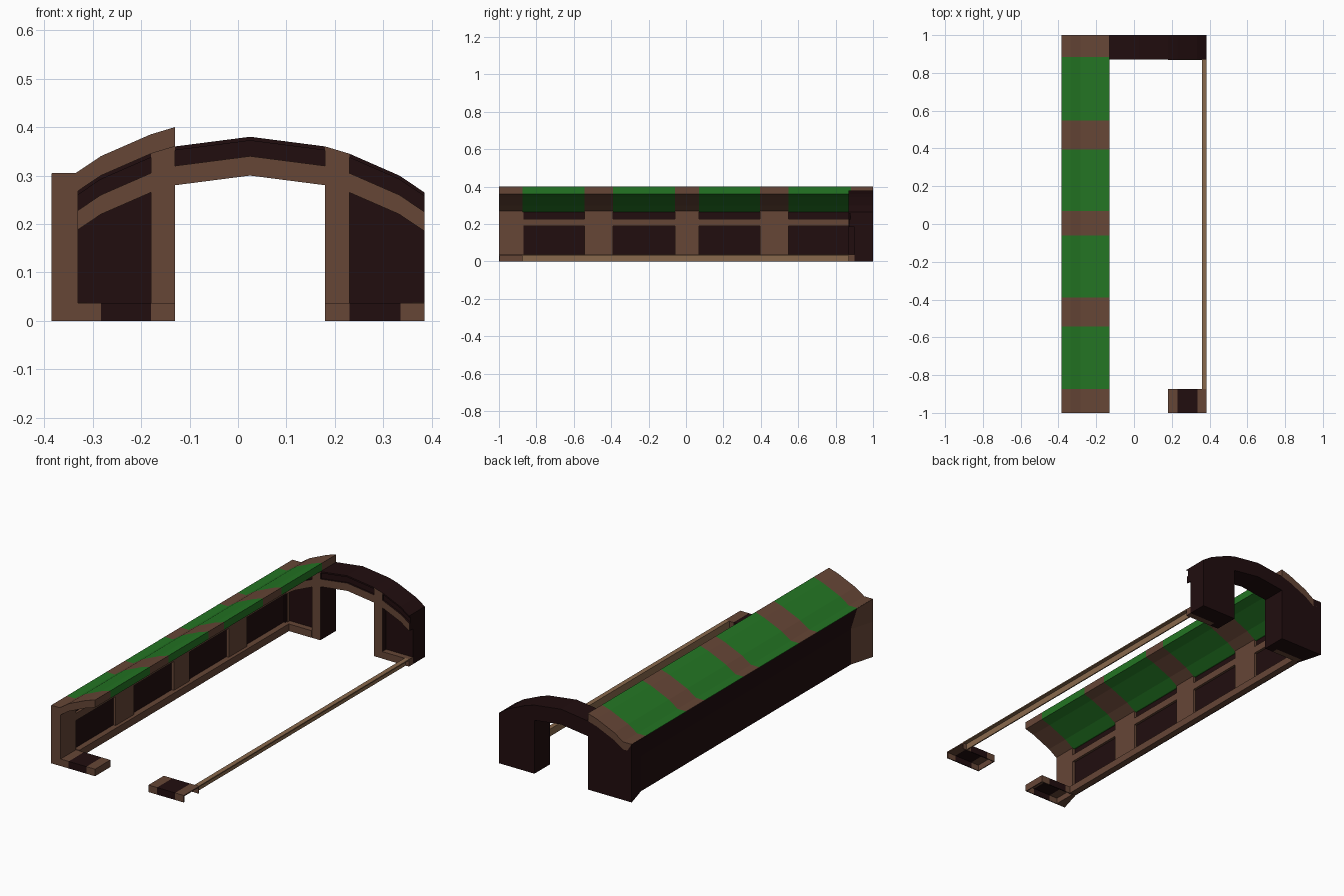
import bpy, bmesh

if "Cube" in bpy.data.objects:
    bpy.data.objects.remove(bpy.data.objects["Cube"])


def mat(name, rgb):
    m = bpy.data.materials.new(name)
    m.diffuse_color = (*rgb, 1)
    m.use_nodes = True
    m.node_tree.nodes["Principled BSDF"].inputs["Base Color"].default_value = m.diffuse_color
    return m


BROWN = mat("brown", (0.133, 0.061, 0.037))
DARK = mat("dark_maroon", (0.015, 0.004, 0.0045))
GREEN = mat("green", (0.017, 0.178, 0.017))
TAN = mat("tan", (0.25, 0.14, 0.072))


def loft(name, prof0, y0, prof1, y1, m, side=None):
    """Join two XZ sections; 'side' colours all faces not facing the front."""
    bm = bmesh.new()
    a = [bm.verts.new((x, y0, z)) for x, z in prof0]
    b = [bm.verts.new((x, y1, z)) for x, z in prof1]
    n = len(a)
    bm.faces.new(a)
    bm.faces.new(b[::-1])
    for i in range(n):
        j = (i + 1) % n
        bm.faces.new((a[j], a[i], b[i], b[j]))
    bmesh.ops.recalc_face_normals(bm, faces=bm.faces)
    if side:
        for f in bm.faces:
            f.material_index = 0 if f.normal.y < -0.5 else 1
    me = bpy.data.meshes.new(name)
    bm.to_mesh(me)
    bm.free()
    me.materials.append(m)
    if side:
        me.materials.append(side)
    ob = bpy.data.objects.new(name, me)
    bpy.context.collection.objects.link(ob)
    return ob


def prism(name, prof, y0, y1, m, side=None):
    return loft(name, prof, y0, prof, y1, m, side)


def box(name, x0, x1, y0, y1, z0, z1, m, side=None):
    return prism(name, [(x0, z0), (x1, z0), (x1, z1), (x0, z1)], y0, y1, m, side)


# Arch curve shared by the end wall and the roof underside
LEFT = [(-0.335, 0.265), (-0.283, 0.30), (-0.18, 0.345), (-0.13, 0.36)]
RIGHT = [(0.18, 0.36), (0.23, 0.345), (0.333, 0.30), (0.385, 0.265)]
ARCH = LEFT + [(0.025, 0.38)] + RIGHT


def drop(pts, d):
    return [(x, z - d) for x, z in pts]


# Roof: alternating ribs and green panels
roof = [(-0.36, 0.265), (-0.384, 0.305)] + drop(LEFT, -0.04) + LEFT[::-1]
ribs = [(-1, -0.873), (-0.543, -0.39), (-0.06, 0.07), (0.395, 0.547), (0.883, 1)]
for i, (y0, y1) in enumerate(ribs):
    prism(f"roof_rib_{i}", roof, y0, y1, BROWN)
    # matching inner wall column
    box(f"wall_column_{i}", -0.345, -0.33, y0, min(y1, 0.9), 0.0, 0.27, BROWN)
    if i < 4:
        y2 = ribs[i + 1][0]
        prism(f"roof_panel_{i}", roof, y1, y2, GREEN)
        box(f"wall_rail_{i}", -0.345, -0.33, y1, y2, 0.19, 0.228, BROWN)

# Left wall, leaning outward near the top
core = [(-0.348, 0), (-0.343, 0), (-0.343, 0.266), (-0.36, 0.28),
        (-0.385, 0.304), (-0.348, 0.185)]
prism("left_wall", core, -0.87, 0.87, DARK)
box("left_floor_trim", -0.343, -0.312, -0.87, 0.87, 0, 0.038, BROWN)

# Flared corner posts at both ends of the wall
inner = [(-0.348, 0), (-0.335, 0), (-0.335, 0.304), (-0.385, 0.304), (-0.348, 0.185)]
outer = [(-0.385, 0), (-0.335, 0), (-0.335, 0.304), (-0.385, 0.304), (-0.385, 0.185)]
loft("front_corner_post", outer, -1, inner, -0.87, BROWN)
loft("back_corner_post", inner, 0.87, outer, 1, DARK)

# Back wall with arched doorway
opening = [(0.18, 0), (0.18, 0.28), (0.025, 0.30), (-0.13, 0.28), (-0.13, 0)]
prism("back_wall", [(-0.335, 0)] + ARCH + [(0.385, 0)] + opening, 0.9, 1, DARK)
prism("arch_cap", ARCH + drop(ARCH, 0.045)[::-1], 0.88, 0.9, DARK)
prism("arch_lip", ARCH + drop(ARCH, 0.008)[::-1], 0.87, 0.88, DARK)
prism("arch_rail", drop(ARCH, 0.04) + drop(ARCH, 0.08)[::-1], 0.871, 0.9, BROWN, DARK)
for side, top in (("left", LEFT[2:]), ("right", RIGHT[:2])):
    x0, x1 = top[0][0], top[1][0]
    prism(f"door_jamb_{side}", [(x0, 0)] + top + [(x1, 0)], 0.869, 0.9, BROWN, DARK)
box("back_base_left", -0.335, -0.18, 0.868, 0.9, 0, 0.037, BROWN)
box("back_base_right", 0.23, 0.385, 0.868, 0.9, 0, 0.037, BROWN)

# Hollow front thresholds on both sides
for side, cuts in (("left", (-0.335, -0.283, -0.18, -0.13)),
                   ("right", (0.18, 0.23, 0.335, 0.385))):
    for k in range(3):
        m = DARK if k == 1 else BROWN
        x0, x1 = cuts[k], cuts[k + 1]
        box(f"threshold_top_{side}_{k}", x0, x1, -1, -0.873, 0.031, 0.037, m)
        box(f"threshold_front_{side}_{k}", x0, x1, -1, -0.995, 0, 0.031, m)
        box(f"threshold_back_{side}_{k}", x0, x1, -0.878, -0.873, 0, 0.031, m)
box("threshold_end_left", -0.135, -0.13, -0.995, -0.878, 0, 0.031, BROWN)
box("threshold_end_right", 0.18, 0.185, -0.995, -0.878, 0, 0.031, BROWN)

# Right floor trim: angle-shaped strip
prism("right_floor_trim", [(0.36, 0), (0.366, 0), (0.366, 0.032), (0.385, 0.032),
                           (0.385, 0.038), (0.36, 0.038)], -0.873, 0.87, TAN)
